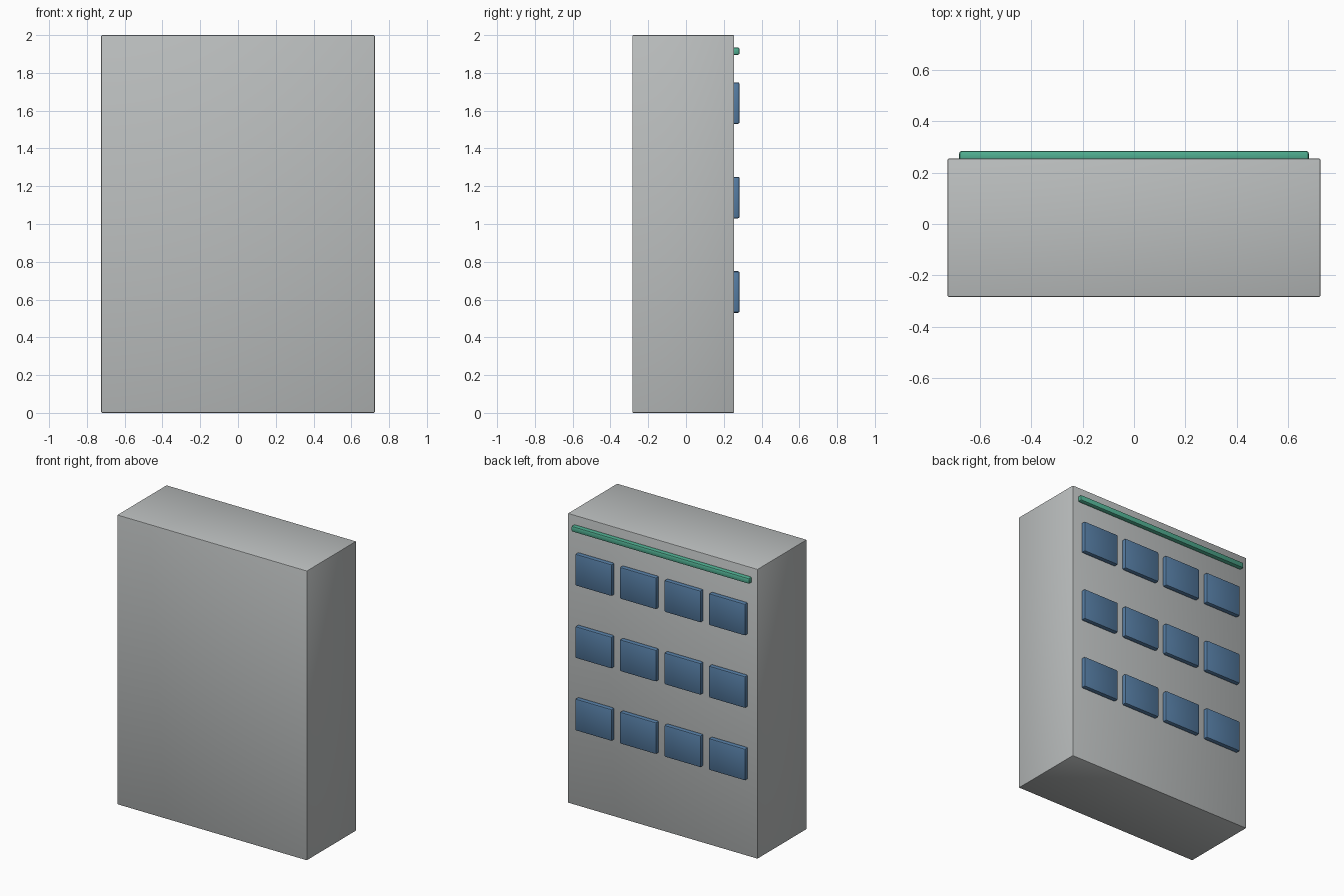
import bpy

if "Cube" in bpy.data.objects:
    bpy.data.objects.remove(bpy.data.objects["Cube"])


def material(name, rgb):
    m = bpy.data.materials.new(name)
    m.diffuse_color = (*rgb, 1.0)
    m.use_nodes = True
    m.node_tree.nodes["Principled BSDF"].inputs["Base Color"].default_value = m.diffuse_color
    return m


grey = material("light_grey", (0.50, 0.52, 0.52))
blue = material("steel_blue", (0.09, 0.20, 0.36))
green = material("sea_green", (0.08, 0.42, 0.28))


def box(name, lo, hi, mat, bevel, segments=2):
    """Bevelled box between two corners."""
    bpy.ops.mesh.primitive_cube_add(size=1, location=[(a + b) / 2 for a, b in zip(lo, hi)])
    ob = bpy.context.object
    ob.name = name
    ob.scale = [b - a for a, b in zip(lo, hi)]
    bpy.ops.object.transform_apply(location=False, rotation=False, scale=True)
    ob.data.materials.append(mat)
    mod = ob.modifiers.new("edge_bevel", 'BEVEL')
    mod.width = bevel
    mod.segments = segments
    bpy.ops.object.modifier_apply(modifier=mod.name)
    bpy.ops.object.shade_smooth_by_angle()
    return ob


BACK = 0.284    # outermost face of the panels
WALL = 0.255    # back wall of the cabinet

# Cabinet body
box("cabinet_body", (-0.725, -BACK, 0), (0.725, WALL, 2.0), grey, 0.006)

# Three rows of four panels, slightly sunk into the wall
for row in range(3):
    for col in range(4):
        x = (col - 1.5) * 0.34
        z = 0.64 + row * 0.5
        box(f"panel_{row + 1}_{col + 1}", (x - 0.14, WALL - 0.012, z - 0.11),
            (x + 0.14, BACK, z + 0.11), blue, 0.01)

# Long light strip above the panels
box("top_strip", (-0.68, WALL - 0.012, 1.895), (0.68, BACK, 1.935), green, 0.01)
